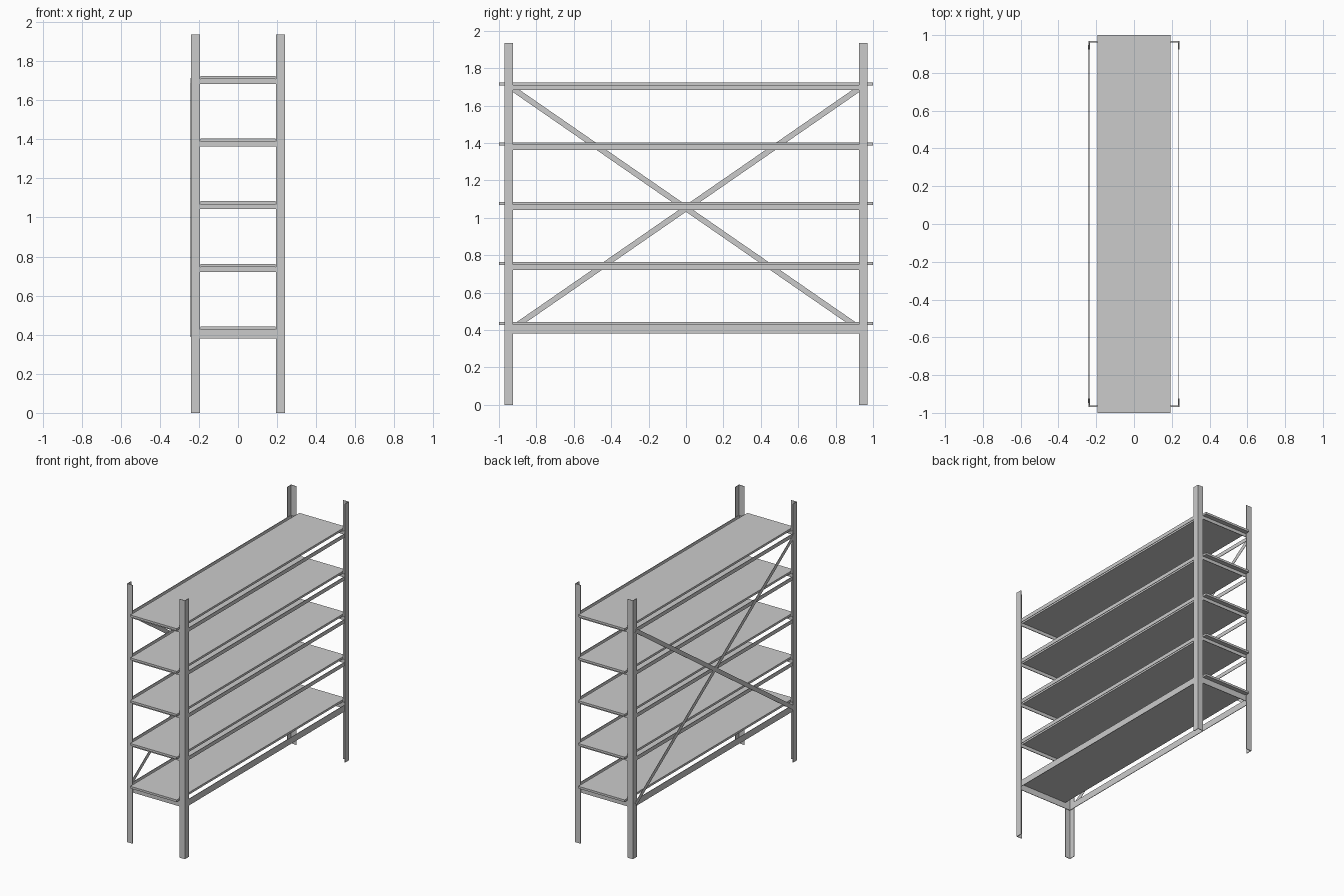
import bpy, math
from mathutils import Matrix

if "Cube" in bpy.data.objects:
    bpy.data.objects.remove(bpy.data.objects["Cube"])

T = 0.004            # sheet thickness
X, Y = 0.24, 0.97    # outer corner of the frame
HEIGHT = 1.935


def mesh_object(name, verts, faces):
    mesh = bpy.data.meshes.new(name)
    mesh.from_pydata(verts, [], faces)
    ob = bpy.data.objects.new(name, mesh)
    bpy.context.collection.objects.link(ob)
    return ob


def box(name, x, y, z):
    verts = [(a, b, c) for c in z for b in y for a in x]
    faces = [(0, 2, 3, 1), (4, 5, 7, 6), (0, 1, 5, 4),
             (2, 6, 7, 3), (0, 4, 6, 2), (1, 3, 7, 5)]
    return mesh_object(name, verts, faces)


def angle_post(name, sx, sy):
    # L profile with its corner pointing outwards
    w = 0.046
    prof = [(X, Y), (X - w, Y), (X - w, Y - T), (X - T, Y - T), (X - T, Y - w), (X, Y - w)]
    pts = [(sx * a, sy * b) for a, b in prof]
    if sx * sy < 0:
        pts.reverse()
    n = len(pts)
    verts = [(a, b, z) for z in (0, HEIGHT) for a, b in pts]
    faces = [tuple(range(n))[::-1], tuple(range(n, 2 * n))]
    faces += [(i, (i + 1) % n, n + (i + 1) % n, n + i) for i in range(n)]
    return mesh_object(name, verts, faces)


# corner posts
for sx, side in ((-1, "left"), (1, "right")):
    for sy, end in ((-1, "front"), (1, "back")):
        angle_post(f"{end}_{side}_post", sx, sy)

# shelves with the flat rails below them
for i in range(5):
    top = 0.442 + 0.3205 * i
    under = top - 0.016
    low = under - (0.045 if i == 0 else 0.025)
    box(f"shelf_{i + 1}", (-0.192, 0.192), (-1, 1), (under, top))
    for s, side in ((-1, "left"), (1, "right")):
        xs = sorted((s * (X - T), s * (X - 2 * T)))
        box(f"{side}_rail_{i + 1}", xs, (-Y + T, Y - T), (low, under + 0.003))
    for s, end in ((-1, "front"), (1, "back")):
        ys = sorted((s * (Y - T), s * (Y - 2 * T)))
        box(f"{end}_rail_{i + 1}", (-X + 2 * T, X - 2 * T), ys, (low, under))

# crossed braces on the outside of the left side
half_y, half_z = 0.94, 0.65
length = math.hypot(half_y, half_z)
for k, s in enumerate((-1, 1)):
    x0 = -X - 0.002 * k
    brace = box(f"cross_brace_{k + 1}", (x0 - 0.002, x0),
                (-length, length), (-0.015, 0.015))
    brace.data.transform(Matrix.Translation((0, 0, 1.05)) @
                         Matrix.Rotation(s * math.atan2(half_z, half_y), 4, 'X'))
